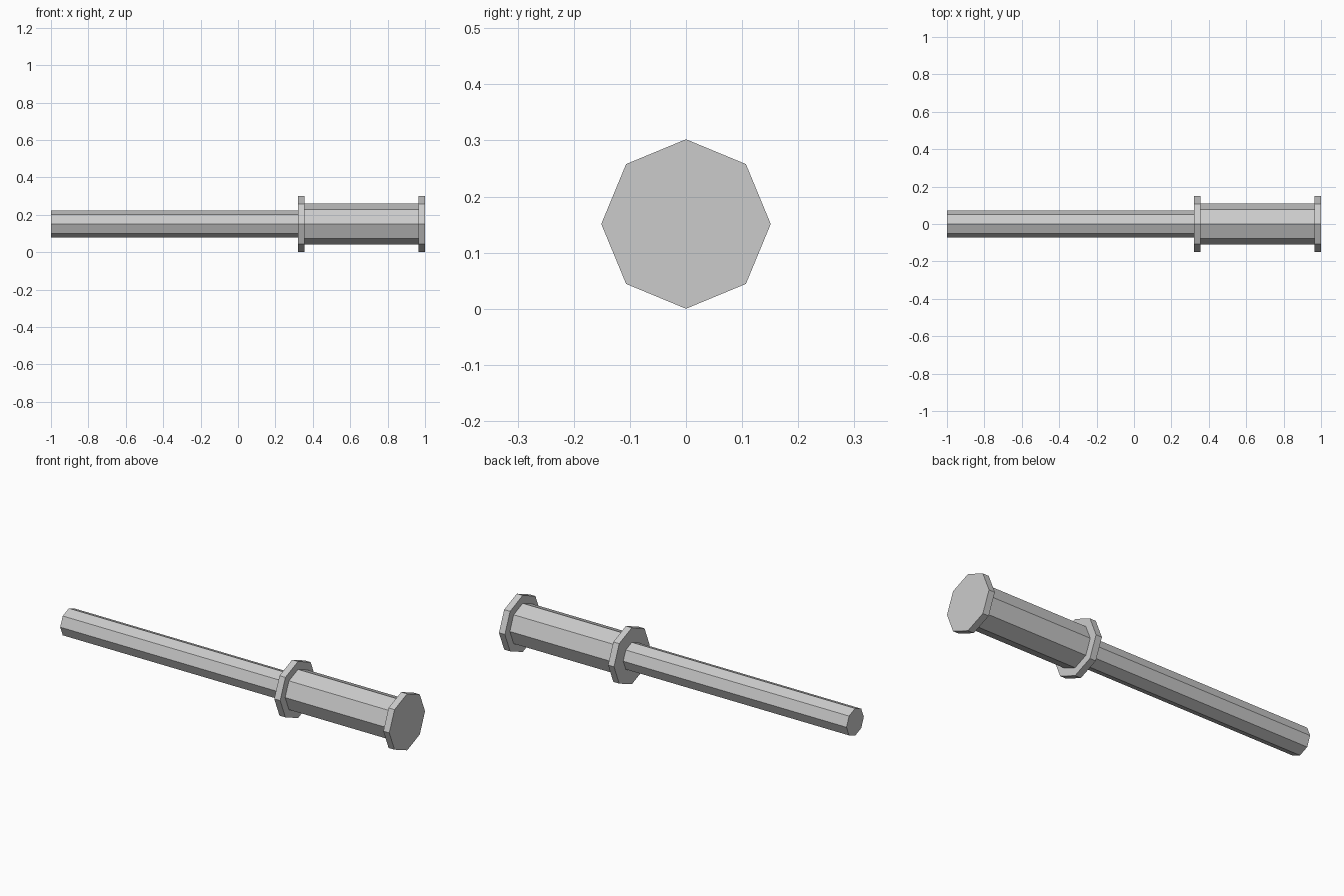
import bpy
from math import pi

if "Cube" in bpy.data.objects:
    bpy.data.objects.remove(bpy.data.objects["Cube"], do_unlink=True)

grey = bpy.data.materials.new("plain_grey")
grey.use_nodes = True
colour = (0.6, 0.6, 0.6, 1)
grey.diffuse_color = colour
grey.node_tree.nodes["Principled BSDF"].inputs["Base Color"].default_value = colour

AXIS_HEIGHT = 0.151


def octagonal_bar(name, x_start, x_end, radius):
    """Flat-shaded eight-sided bar along x, with a corner pointing up."""
    bpy.ops.mesh.primitive_cylinder_add(
        vertices=8, radius=radius, depth=x_end - x_start,
        location=((x_start + x_end) / 2, 0, AXIS_HEIGHT),
        rotation=(0, pi / 2, 0))
    bar = bpy.context.object
    bar.name = name
    bar.data.materials.append(grey)
    # bake the placement into the mesh
    bpy.ops.object.transform_apply(location=True, rotation=True, scale=True)


# Slim shaft, thick grip, and a collar at each end of the grip
octagonal_bar("shaft", -1, 0.32, 0.073)
octagonal_bar("guard_collar", 0.32, 0.355, AXIS_HEIGHT)
octagonal_bar("grip", 0.355, 0.965, 0.109)
octagonal_bar("end_collar", 0.965, 1, AXIS_HEIGHT)
